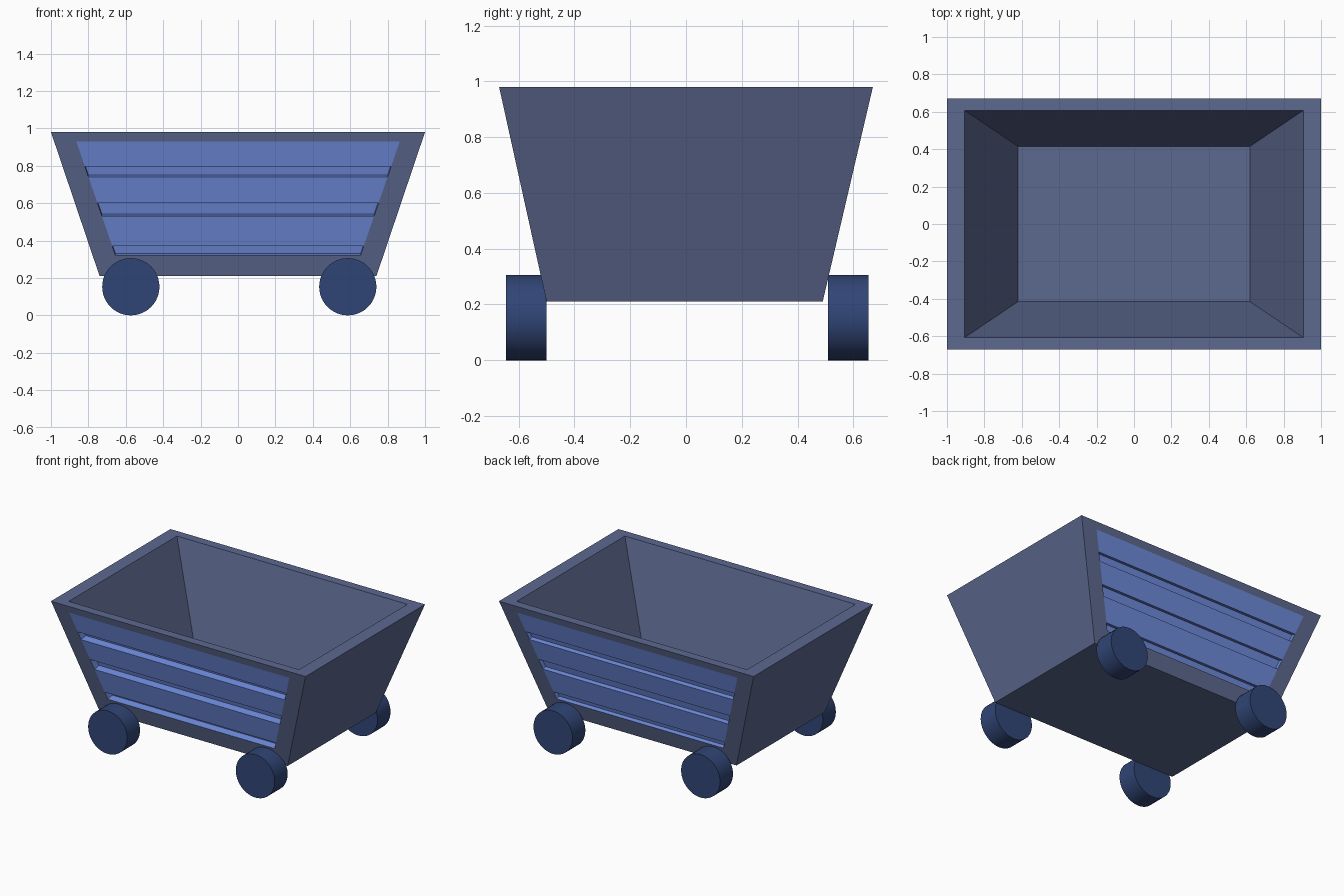
import bpy, bmesh, math
from mathutils import Vector

if "Cube" in bpy.data.objects:
    bpy.data.objects.remove(bpy.data.objects["Cube"])


def material(name, color):
    m = bpy.data.materials.new(name)
    m.diffuse_color = (*color, 1)
    m.use_nodes = True
    m.node_tree.nodes["Principled BSDF"].inputs["Base Color"].default_value = m.diffuse_color
    return m


body_mat = material("slate_blue", (0.107, 0.14, 0.275))
panel_mat = material("bright_blue", (0.155, 0.254, 0.71))
wheel_mat = material("dark_blue", (0.03, 0.06, 0.18))

Z0, Z1, FLOOR = 0.21, 0.98, 0.28
bm = bmesh.new()


def face(points, mat=0):
    f = bm.faces.new([bm.verts.new(p) for p in points])
    f.material_index = mat


def rect(x, y0, y1, z):
    return [Vector(p) for p in ((-x, y0, z), (x, y0, z), (x, y1, z), (-x, y1, z))]


# Tub shell: underside, rim, inner walls and floor
bottom = rect(0.74, -0.50, 0.49, Z0)
top = rect(1.0, -0.67, 0.67, Z1)
lip = rect(0.905, -0.607, 0.607, Z1)
floor = rect(0.62, -0.415, 0.415, FLOOR)
face(bottom)
face(floor)
for i in range(4):
    j = (i + 1) % 4
    face([top[i], top[j], lip[j], lip[i]])
    face([lip[i], lip[j], floor[j], floor[i]])
for i in (1, 3):
    j = (i + 1) % 4
    face([bottom[i], bottom[j], top[j], top[i]])

# Long walls: frame around a panel of planks with recessed grooves
ROWS = [0.93, 0.795, 0.74, 0.60, 0.53, 0.37, 0.32]


def long_wall(a, b, depth):
    bl, br, tl, tr = bottom[a], bottom[b], top[a], top[b]
    inward = (br - bl).cross(tl - bl).normalized()
    if inward.y * bl.y > 0:
        inward = -inward

    def point(side, z, d=0):
        t = (z - Z0) / (Z1 - Z0)
        p = bl.lerp(tl, t)
        p.x = side * (0.655 + (z - 0.32) * 0.344)
        return p + inward * d

    left = [point(-1, z) for z in ROWS]
    right = [point(1, z) for z in ROWS]
    face([tl, tr, right[0], left[0]])
    face([bl, br, right[-1], left[-1]])
    face([bl, tl] + left)
    face([br, tr] + right)
    for i in range(len(ROWS) - 1):
        l0, r0, l1, r1 = left[i], right[i], left[i + 1], right[i + 1]
        if i % 2 == 0:
            face([l0, r0, r1, l1], 1)
        else:
            outer = [l0, r0, r1, l1]
            inner = [p + inward * depth for p in outer]
            face(inner, 1)
            for k in range(4):
                n = (k + 1) % 4
                face([outer[k], outer[n], inner[n], inner[k]], 1)


long_wall(0, 1, 0.05)
long_wall(3, 2, 0.03)

bmesh.ops.remove_doubles(bm, verts=bm.verts, dist=1e-4)
bmesh.ops.recalc_face_normals(bm, faces=bm.faces)
mesh = bpy.data.meshes.new("cart_tub")
bm.to_mesh(mesh)
bm.free()
mesh.materials.append(body_mat)
mesh.materials.append(panel_mat)
bpy.context.collection.objects.link(bpy.data.objects.new("cart_tub", mesh))

# Four wheels
for yname, y in (("front", -0.572), ("back", 0.582)):
    for xname, x in (("left", -0.573), ("right", 0.587)):
        bpy.ops.mesh.primitive_cylinder_add(vertices=48, radius=0.153, depth=0.145,
                                            location=(x, y, 0.153),
                                            rotation=(math.pi / 2, 0, 0))
        wheel = bpy.context.object
        wheel.name = f"{yname}_{xname}_wheel"
        wheel.data.materials.append(wheel_mat)
        bpy.ops.object.shade_smooth_by_angle(angle=math.radians(30))
